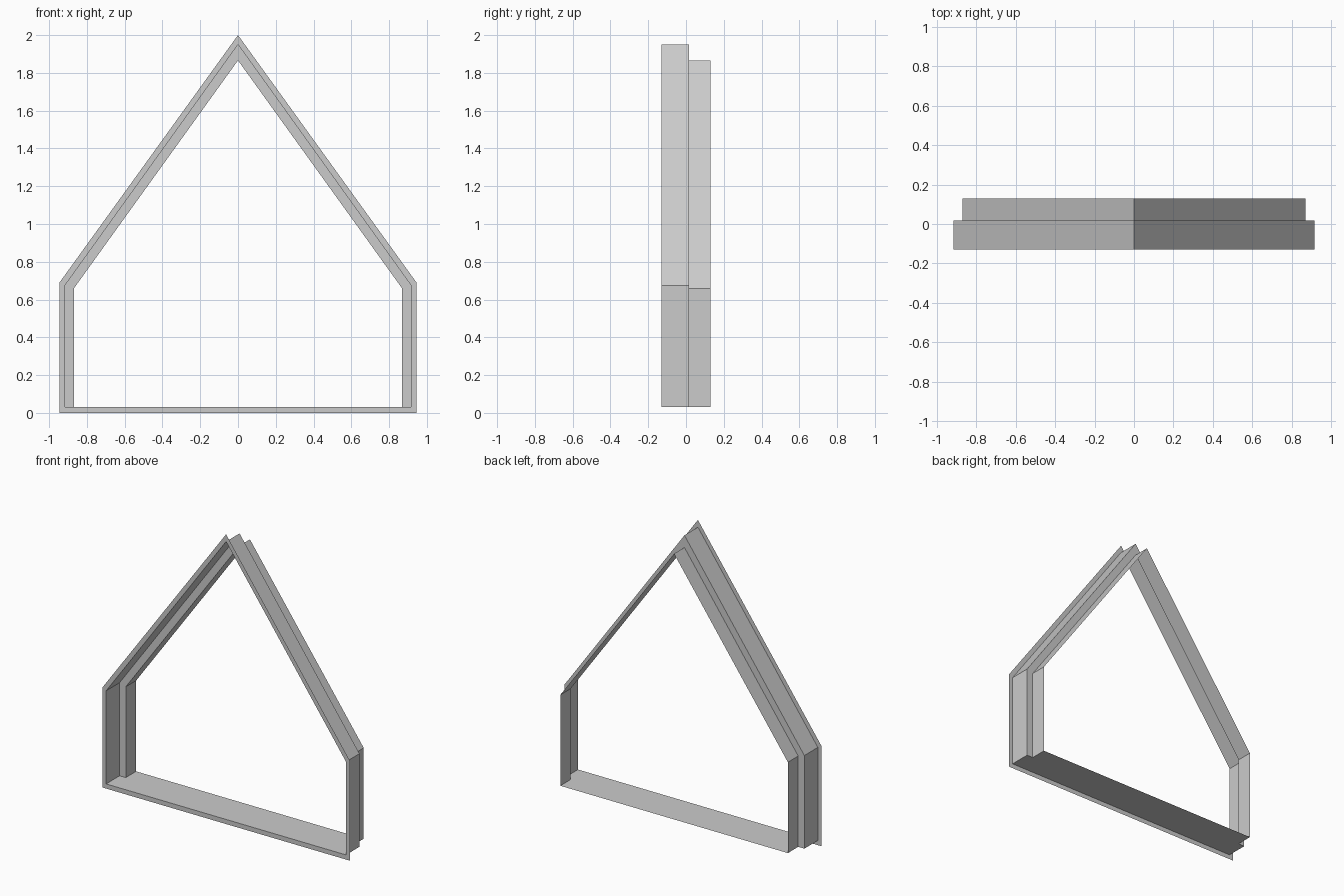
import bpy

if "Cube" in bpy.data.objects:
    bpy.data.objects.remove(bpy.data.objects["Cube"])

# Gable-window outline, anticlockwise from the front: sill edge 0 is bottom left to bottom right
def gable(half, sill, eaves, peak):
    return [(-half, sill), (half, sill), (half, eaves), (0, peak), (-half, eaves)]

OUTER = gable(0.945, 0.0, 0.69, 2.0)
MIDDLE = gable(0.916, 0.032, 0.675, 1.95)
INNER = gable(0.869, 0.032, 0.659, 1.866)
FRONT, STEP, BACK = -0.13, 0.017, 0.13


# Thin band of flat quads joining two outlines; normals face the front / the opening
def band(name, ring_a, y_a, ring_b, y_b, sides=range(5)):
    n = len(ring_a)
    verts = [(x, y_a, z) for x, z in ring_a] + [(x, y_b, z) for x, z in ring_b]
    faces = [(i, (i + 1) % n, n + (i + 1) % n, n + i) for i in sides]
    mesh = bpy.data.meshes.new(name)
    mesh.from_pydata(verts, [], faces)
    obj = bpy.data.objects.new(name, mesh)
    bpy.context.collection.objects.link(obj)
    return obj


# Front trim, deep outer lining, stop ledge (none at the flush sill), inner lining
band("front_flange", OUTER, FRONT, MIDDLE, FRONT)
band("outer_lining", MIDDLE, FRONT, MIDDLE, STEP)
band("stop_ledge", MIDDLE, STEP, INNER, STEP, range(1, 5))
band("inner_lining", INNER, STEP, INNER, BACK)
